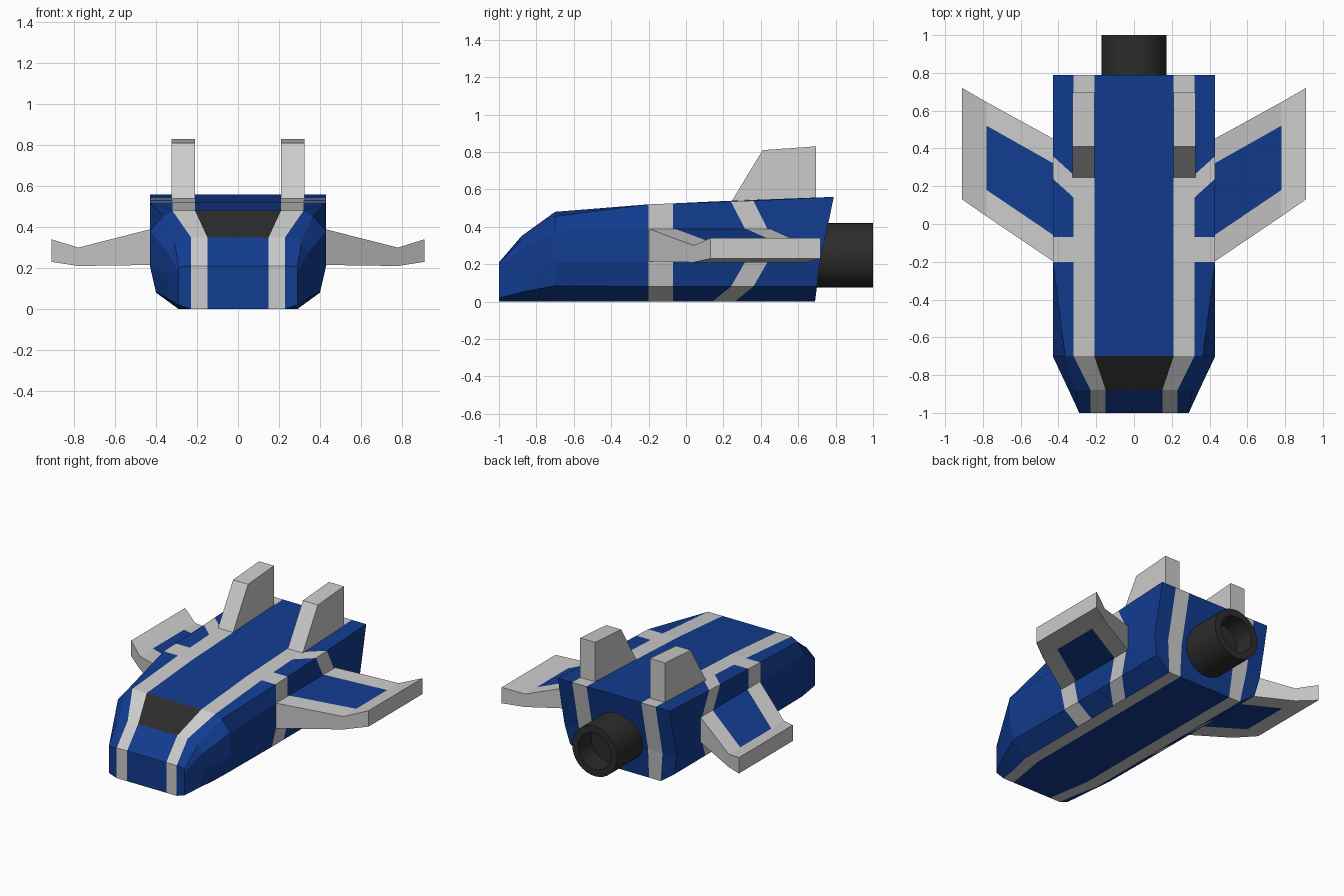
import bpy, bmesh, math

if "Cube" in bpy.data.objects:
    bpy.data.objects.remove(bpy.data.objects["Cube"])

def material(name, rgb):
    m = bpy.data.materials.new(name)
    m.diffuse_color = (*rgb, 1)
    m.use_nodes = True
    m.node_tree.nodes["Principled BSDF"].inputs["Base Color"].default_value = m.diffuse_color
    return m

MATS = [material("blue_paint", (0.006, 0.045, 0.28)),
        material("grey_trim", (0.8, 0.8, 0.8)),
        material("dark_glass", (0.025, 0.025, 0.025))]
BLUE, GREY, DARK = range(3)

def finish(bm, name):
    bmesh.ops.recalc_face_normals(bm, faces=bm.faces)
    me = bpy.data.meshes.new(name)
    bm.to_mesh(me)
    bm.free()
    ob = bpy.data.objects.new(name, me)
    bpy.context.collection.objects.link(ob)
    for m in MATS:
        me.materials.append(m)
    return ob

def face(bm, verts, mat):
    bm.faces.new(verts).material_index = mat

# Hull: half cross-sections (x, z) from top stripe round to bottom stripe
def body(top):
    return [(.21, top), (.32, top), (.43, top), (.43, .39),
            (.43, .21), (.40, .08), (.29, 0), (.20, 0)]

nose = [(.15, .21), (.23, .21), (.29, .205), (.29, .18), (.29, .12), (.29, .02), (.23, 0), (.15, 0)]
brow = [(.15, .35), (.23, .35), (.31, .33), (.345, .28), (.345, .17), (.34, .05), (.25, 0), (.17, 0)]
cabin = [(.21, .48), (.32, .48), (.365, .455), (.43, .38), (.43, .21), (.40, .085), (.29, 0), (.20, 0)]
sweep = [-.10, -.10, 0, .075, .075, 0, -.10, -.10]
rake = [0, 0, 0, -.035, -.075, -.09, -.10, -.10]
flat = [0] * 8
stations = [(-1, flat, nose), (-.88, flat, brow), (-.7, flat, cabin), (-.2, flat, body(.52)),
            (-.07, flat, body(.525)), (.24, sweep, body(.535)), (.36, sweep, body(.54)),
            (.79, rake, body(.56))]

bm = bmesh.new()
rings = {s: [[bm.verts.new((s * x, y + d, z)) for (x, z), d in zip(pts, shift)]
             for y, shift, pts in stations] for s in (1, -1)}
R, L = rings[1], rings[-1]
for i in range(len(stations) - 1):
    for side in (R, L):
        a, b = side[i], side[i + 1]
        for k in range(7):
            grey = k in (0, 6) or i in (3, 5)
            face(bm, (a[k], a[k + 1], b[k + 1], b[k]), GREY if grey else BLUE)
    face(bm, (L[i][0], R[i][0], R[i + 1][0], L[i + 1][0]), DARK if i == 1 else BLUE)
    face(bm, (L[i][7], R[i][7], R[i + 1][7], L[i + 1][7]), BLUE)
# Nose plate
face(bm, (L[0][0], R[0][0], R[0][7], L[0][7]), BLUE)
for side in (R, L):
    n = side[0]
    face(bm, (n[0], n[1], n[6], n[7]), GREY)
    face(bm, n[1:7], BLUE)
# Tail plate, bent at mid height
mids = []
for s, side in rings.items():
    t = side[-1]
    m1, m2 = (bm.verts.new((s * x, .715, .21)) for x in (.21, .32))
    mids.append(m1)
    face(bm, (t[0], t[1], m2, m1), GREY)
    face(bm, (m1, m2, t[6], t[7]), GREY)
    face(bm, (t[1], t[2], t[3], t[4], m2), BLUE)
    face(bm, (m2, t[4], t[5], t[6]), BLUE)
face(bm, (L[-1][0], R[-1][0], mids[0], mids[1]), BLUE)
face(bm, (mids[1], mids[0], R[-1][7], L[-1][7]), BLUE)
finish(bm, "hull")

# Wings: three span stations with an inset blue panel above and below
span = [(.425, .39, .215, (-.2, -.06, .32, .45)),
        (.78, .30, .21, (.04, .18, .52, .645)),
        (.91, .34, .23, (.13, .26, .59, .72))]

def wing(s, name):
    bm = bmesh.new()
    top = [[bm.verts.new((s * x, y, zt)) for y in ys] for x, zt, zb, ys in span]
    low = [[bm.verts.new((s * x, y, zb)) for y in ys] for x, zt, zb, ys in span]
    for i in range(2):
        for k in range(3):
            for g in (top, low):
                face(bm, (g[i][k], g[i][k + 1], g[i + 1][k + 1], g[i + 1][k]),
                     BLUE if (i, k) == (0, 1) else GREY)
        for k in (0, 3):
            face(bm, (top[i][k], top[i + 1][k], low[i + 1][k], low[i][k]), GREY)
    for i in (0, 2):
        for k in range(3):
            face(bm, (top[i][k], top[i][k + 1], low[i][k + 1], low[i][k]), GREY)
    finish(bm, name)

# Tail fins: extruded side profile
def fin(s, name):
    bm = bmesh.new()
    prof = [(.24, .53), (.41, .81), (.695, .83), (.695, .53)]
    a, b = ([bm.verts.new((s * x, y, z)) for y, z in prof] for x in (.21, .325))
    face(bm, a, GREY)
    face(bm, b, GREY)
    for k in range(4):
        j = (k + 1) % 4
        face(bm, (a[k], a[j], b[j], b[k]), GREY)
    finish(bm, name)

for s, tag in ((1, "right"), (-1, "left")):
    wing(s, tag + "_wing")
    fin(s, tag + "_fin")

# Engine nozzle: lathed hollow tube
bm = bmesh.new()
prof = [(0, .7), (.173, .7), (.173, 1), (.125, 1), (.125, .86), (0, .86)]
vs = [bm.verts.new((r, y, .248)) for r, y in prof]
es = [bm.edges.new(p) for p in zip(vs, vs[1:])]
bmesh.ops.spin(bm, geom=vs + es, cent=(0, 0, .248), axis=(0, 1, 0),
               angle=math.tau, steps=32, use_duplicate=False)
bmesh.ops.remove_doubles(bm, verts=bm.verts, dist=1e-4)
for f in bm.faces:
    f.material_index = DARK
nozzle = finish(bm, "engine_nozzle")
bpy.context.view_layer.objects.active = nozzle
nozzle.select_set(True)
bpy.ops.object.shade_smooth_by_angle(angle=math.radians(30))
